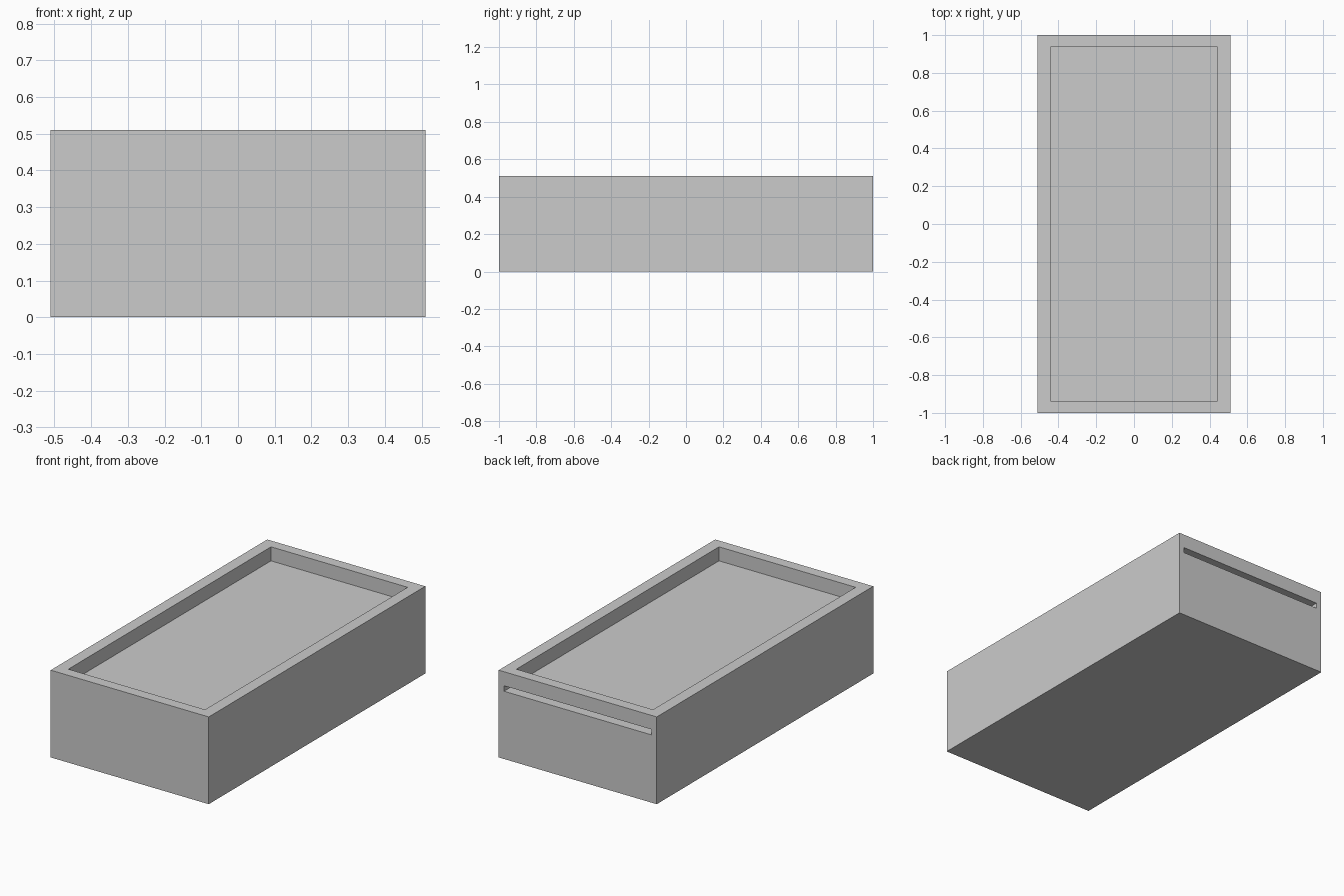
import bpy

if "Cube" in bpy.data.objects:
    bpy.data.objects.remove(bpy.data.objects["Cube"])

W, L, H = 1.022, 2.0, 0.51      # outer size
OX, OY = 0.442, 0.936           # half size of the top opening
LIP = 0.082                     # depth of the recess
SLOT = 0.032                    # height of the slot in the back
SX = 0.477                      # half width of the slot


def box(name, lo, hi):
    """Box between two corners."""
    mid = [(a + b) / 2 for a, b in zip(lo, hi)]
    bpy.ops.mesh.primitive_cube_add(size=1, location=mid)
    ob = bpy.context.object
    ob.name = name
    ob.scale = [b - a for a, b in zip(lo, hi)]
    bpy.ops.object.transform_apply(location=True, rotation=False, scale=True)
    return ob


def cut(target, cutter):
    """Subtract the cutter and remove it."""
    mod = target.modifiers.new("cut", 'BOOLEAN')
    mod.operation = 'DIFFERENCE'
    mod.solver = 'EXACT'
    mod.object = cutter
    bpy.context.view_layer.objects.active = target
    bpy.ops.object.modifier_apply(modifier=mod.name)
    bpy.data.objects.remove(cutter, do_unlink=True)


# Solid body
tray = box("tray_body", (-W / 2, -L / 2, 0), (W / 2, L / 2, H))
top = H - LIP

# Shallow recess in the top
cut(tray, box("recess_cutter", (-OX, -OY, top), (OX, OY, H + 0.1)))

# Slot in the back, ending under the rim
cut(tray, box("slot_cutter", (-SX, OY + 0.003, top - SLOT), (SX, L / 2 + 0.1, top)))
